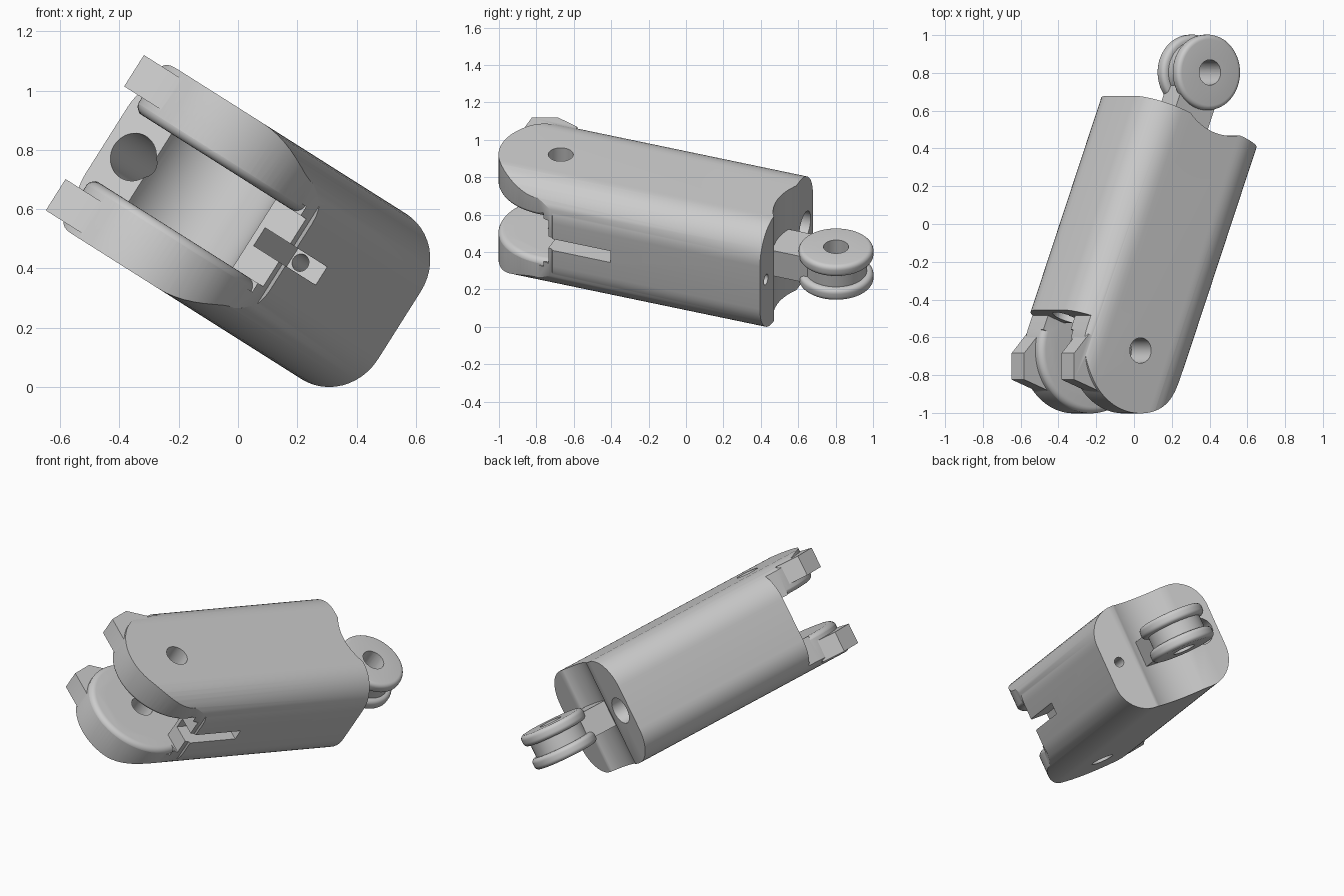
import bpy, bmesh, math
from mathutils import Matrix, Vector

if "Cube" in bpy.data.objects:
    bpy.data.objects.remove(bpy.data.objects["Cube"])

# Local frame: x = width, y = length, z = hinge axis; tilted into place at the end
FRONT, BACK = -0.79, 0.79      # hinge and roller positions along the length
HALF, GAP = 0.33, 0.135        # half thickness of body, half gap between prongs


def finish(name, bm):
    bmesh.ops.recalc_face_normals(bm, faces=bm.faces)
    me = bpy.data.meshes.new(name)
    bm.to_mesh(me)
    bm.free()
    ob = bpy.data.objects.new(name, me)
    bpy.context.collection.objects.link(ob)
    return ob


def prism(name, pts, lo, hi, along='z'):
    """Extrude a 2D outline along z (points x,y) or along y (points x,z)."""
    def put(p, t):
        return (p[0], p[1], t) if along == 'z' else (p[0], t, p[1])
    bm = bmesh.new()
    a = [bm.verts.new(put(p, lo)) for p in pts]
    b = [bm.verts.new(put(p, hi)) for p in pts]
    bm.faces.new(a)
    bm.faces.new(b[::-1])
    for i in range(len(pts)):
        j = (i + 1) % len(pts)
        bm.faces.new((a[i], a[j], b[j], b[i]))
    return finish(name, bm)


def arc(cx, cy, r, a0, a1, n):
    return [(cx + r * math.cos(math.radians(a0 + (a1 - a0) * i / n)),
             cy + r * math.sin(math.radians(a0 + (a1 - a0) * i / n))) for i in range(n + 1)]


def rect(x0, x1, y0, y1):
    return [(x0, y0), (x1, y0), (x1, y1), (x0, y1)]


def cyl(name, cx, cy, r, lo, hi, along='z', n=64):
    return prism(name, arc(cx, cy, r, 0, 360, n)[:-1], lo, hi, along)


def lathe(name, profile, cy, a0=0, a1=360, n=64):
    """Revolve a closed (radius, z) profile about the z axis through (0, cy)."""
    full = a1 - a0 == 360
    bm = bmesh.new()
    rings = []
    for i in range(n if full else n + 1):
        a = math.radians(a0 + (a1 - a0) * i / n)
        rings.append([bm.verts.new((r * math.cos(a), cy + r * math.sin(a), z)) for r, z in profile])
    m = len(profile)
    for i in range(n):
        p, q = rings[i], rings[(i + 1) % len(rings)]
        for k in range(m):
            bm.faces.new((p[k], p[(k + 1) % m], q[(k + 1) % m], q[k]))
    if not full:
        bm.faces.new(rings[0])
        bm.faces.new(rings[-1][::-1])
    return finish(name, bm)


def combine(ob, other, op):
    mod = ob.modifiers.new(op, 'BOOLEAN')
    mod.operation, mod.object, mod.solver = op, other, 'EXACT'
    dg = bpy.context.evaluated_depsgraph_get()
    dg.update()
    me = bpy.data.meshes.new_from_object(ob.evaluated_get(dg))
    ob.modifiers.clear()
    ob.data = me
    bpy.data.objects.remove(other)


# Body: rounded section along the length
x0, x1, r = -0.41, 0.37, 0.195
section = (arc(x1 - r, HALF - r, r, 0, 90, 12) + arc(x0 + r, HALF - r, r, 90, 180, 12)
           + arc(x0 + r, r - HALF, r, 180, 270, 12) + arc(x1 - r, r - HALF, r, 270, 360, 12))
body = prism('finger_segment', section, -1.2, 0.497, 'y')

# Round the prong ends about the hinge
outline = ([(-0.5, 0.6), (-0.5, -0.72), (-0.333, -0.72)]
           + arc(0, FRONT, 0.333, 180, 360, 48) + [(0.36, -0.70), (0.5, -0.6), (0.5, 0.6)])
combine(body, prism('end_shape', outline, -0.5, 0.5), 'INTERSECT')

# Stop blocks on each prong
stop = [(-0.1, -1.08), (-0.32, -1.08), (-0.37, -0.95), (-0.32, -0.82), (-0.1, -0.82)]
for lo, hi in ((0.185, 0.31), (-0.31, -0.185)):
    combine(body, prism('stop_block', stop, lo, hi), 'UNION')

# Slot between the prongs, roller pocket, pivot hole
combine(body, prism('slot', rect(-0.7, 0.7, -1.3, -0.722), -GAP, GAP), 'DIFFERENCE')
combine(body, cyl('pocket', 0, FRONT, 0.233, -GAP, GAP), 'DIFFERENCE')
combine(body, cyl('pivot_hole', 0, FRONT, 0.067, -0.6, 0.6), 'DIFFERENCE')

# Rounded inner rims of the prongs
for sgn in (1, -1):
    rim = arc(0.299, GAP + 0.035, 0.035, -90, 0, 6) + [(0.345, GAP + 0.035), (0.345, GAP - 0.02), (0.299, GAP - 0.02)]
    combine(body, lathe('rim', [(a, sgn * b) for a, b in rim], FRONT, 182, 370, 48), 'DIFFERENCE')

# Curved recess in the back end, cord channels and side groove
combine(body, cyl('recess', 0, BACK, 0.337, -0.6, 0.6, n=80), 'DIFFERENCE')
combine(body, cyl('large_channel', -0.295, 0, 0.082, -0.85, 0.7, 'y', 40), 'DIFFERENCE')
combine(body, cyl('small_channel', 0.28, 0, 0.03, -0.8, 0.7, 'y', 24), 'DIFFERENCE')
combine(body, prism('groove', rect(0.245, 0.6, -0.8, -0.36), -0.036, 0.036), 'DIFFERENCE')

# Arm and flanged roller
combine(body, prism('arm', rect(-0.115, 0.115, 0.38, BACK), -0.08, 0.08), 'UNION')
e = 0.025
top = ([(0.165, 0.04)] + arc(0.2 - e, 0.04 + e, e, -90, 0, 5) + arc(0.2 - e, 0.11 - e, e, 0, 90, 5))
profile = top + [(0.03, 0.11), (0.03, -0.11)] + [(a, -b) for a, b in reversed(top)]
combine(body, lathe('roller', profile, BACK), 'UNION')
combine(body, cyl('roller_hole', 0, BACK, 0.067, -0.3, 0.3), 'DIFFERENCE')

# Tilt into place, centre and stand on the ground
a, b = math.radians(32.3), math.radians(21.3)
rot = Matrix.Rotation(a, 4, 'Y') @ Matrix.Rotation(-b, 4, 'Z')
body.data.transform(rot)
vs = [v.co for v in body.data.vertices]
lo = Vector([min(v[i] for v in vs) for i in range(3)])
hi = Vector([max(v[i] for v in vs) for i in range(3)])
body.data.transform(Matrix.Translation((-(lo.x + hi.x) / 2, -(lo.y + hi.y) / 2, -lo.z)))

bpy.context.view_layer.objects.active = body
body.select_set(True)
bpy.ops.object.shade_smooth_by_angle(angle=math.radians(30))
